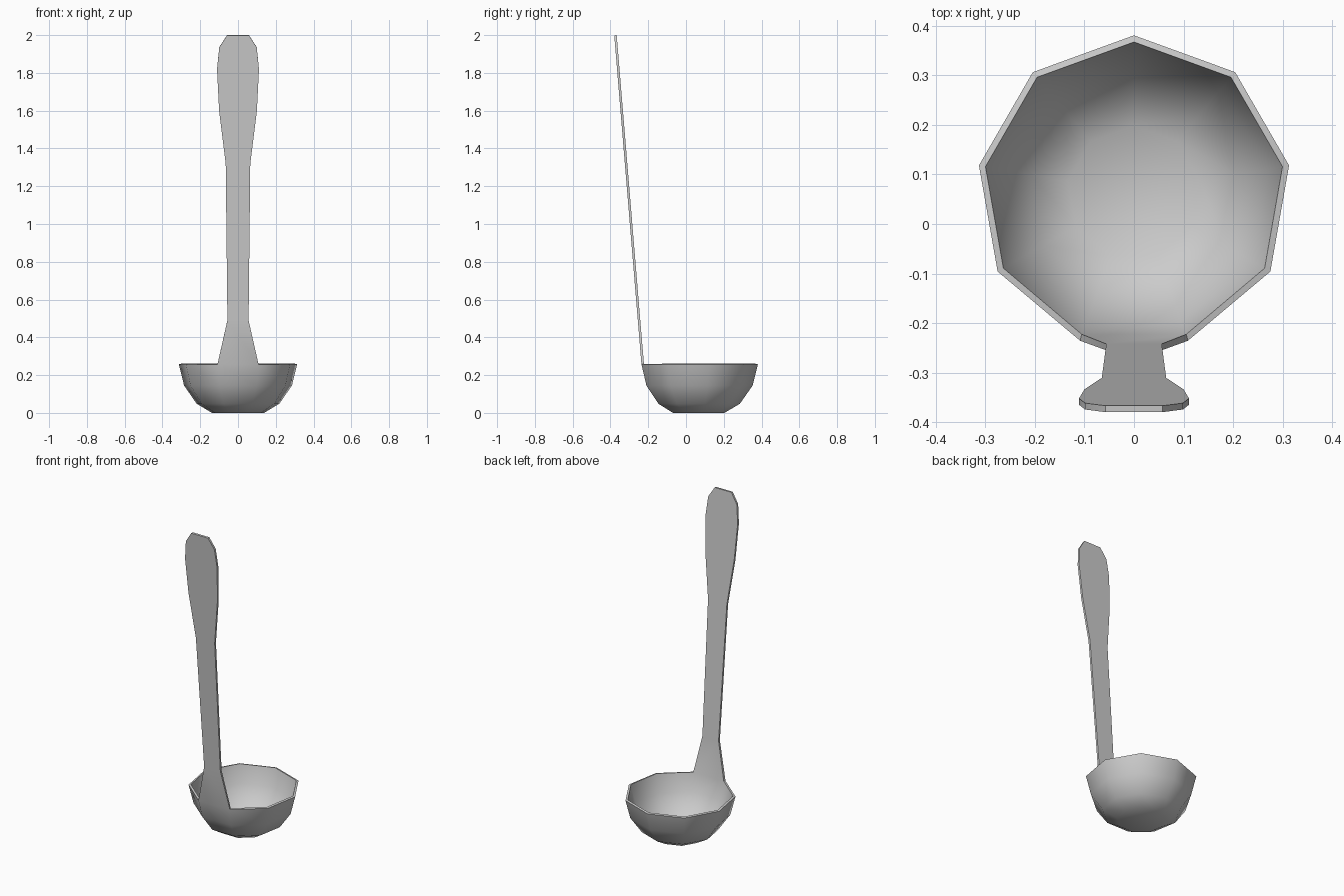
import bpy, bmesh, math

if "Cube" in bpy.data.objects:
    bpy.data.objects.remove(bpy.data.objects["Cube"])

SIDES = 9
CENTER_Y = 0.063
bm = bmesh.new()


def ring(radius, z):
    # nonagon with a corner at the back and a flat side at the front
    verts = []
    for i in range(SIDES):
        a = 2 * math.pi * i / SIDES
        verts.append(bm.verts.new((radius * math.sin(a), CENTER_Y + radius * math.cos(a), z)))
    return verts


# bowl: stacked nine-sided rings with a flat base
rings = [ring(r, z) for r, z in ((0.14, 0.0), (0.222, 0.048), (0.29, 0.145), (0.318, 0.257))]
bm.faces.new(rings[0])
for low, high in zip(rings, rings[1:]):
    for i in range(SIDES):
        j = (i + 1) % SIDES
        bm.faces.new((low[i], low[j], high[j], high[i]))

# handle: a leaning strip grown from the front edge of the rim (half width, height)
profile = ((0.056, 0.49), (0.061, 0.95), (0.065, 1.32), (0.1, 1.6),
           (0.111, 1.82), (0.099, 1.935), (0.058, 1.999))
right, left = rings[-1][4], rings[-1][5]
base_y, base_z = right.co.y, right.co.z
for w, z in profile:
    y = base_y + (-0.38 - base_y) * (z - base_z) / (2.0 - base_z)
    new_right = bm.verts.new((w, y, z))
    new_left = bm.verts.new((-w, y, z))
    bm.faces.new((right, left, new_left, new_right))
    right, left = new_right, new_left

# outward side is down for the base
bm.normal_update()
bmesh.ops.recalc_face_normals(bm, faces=bm.faces[:])
bm.normal_update()
bm.faces.ensure_lookup_table()
if bm.faces[0].normal.z > 0:
    bmesh.ops.reverse_faces(bm, faces=bm.faces[:])

mesh = bpy.data.meshes.new("ladle")
bm.to_mesh(mesh)
bm.free()
ladle = bpy.data.objects.new("ladle", mesh)
bpy.context.collection.objects.link(ladle)

# wall thickness towards the inside
solid = ladle.modifiers.new("thickness", "SOLIDIFY")
solid.thickness = 0.013
solid.offset = -1
solid.use_even_offset = True

bpy.context.view_layer.objects.active = ladle
ladle.select_set(True)
bpy.ops.object.modifier_apply(modifier=solid.name)
bpy.ops.object.shade_smooth_by_angle(angle=math.radians(45))
